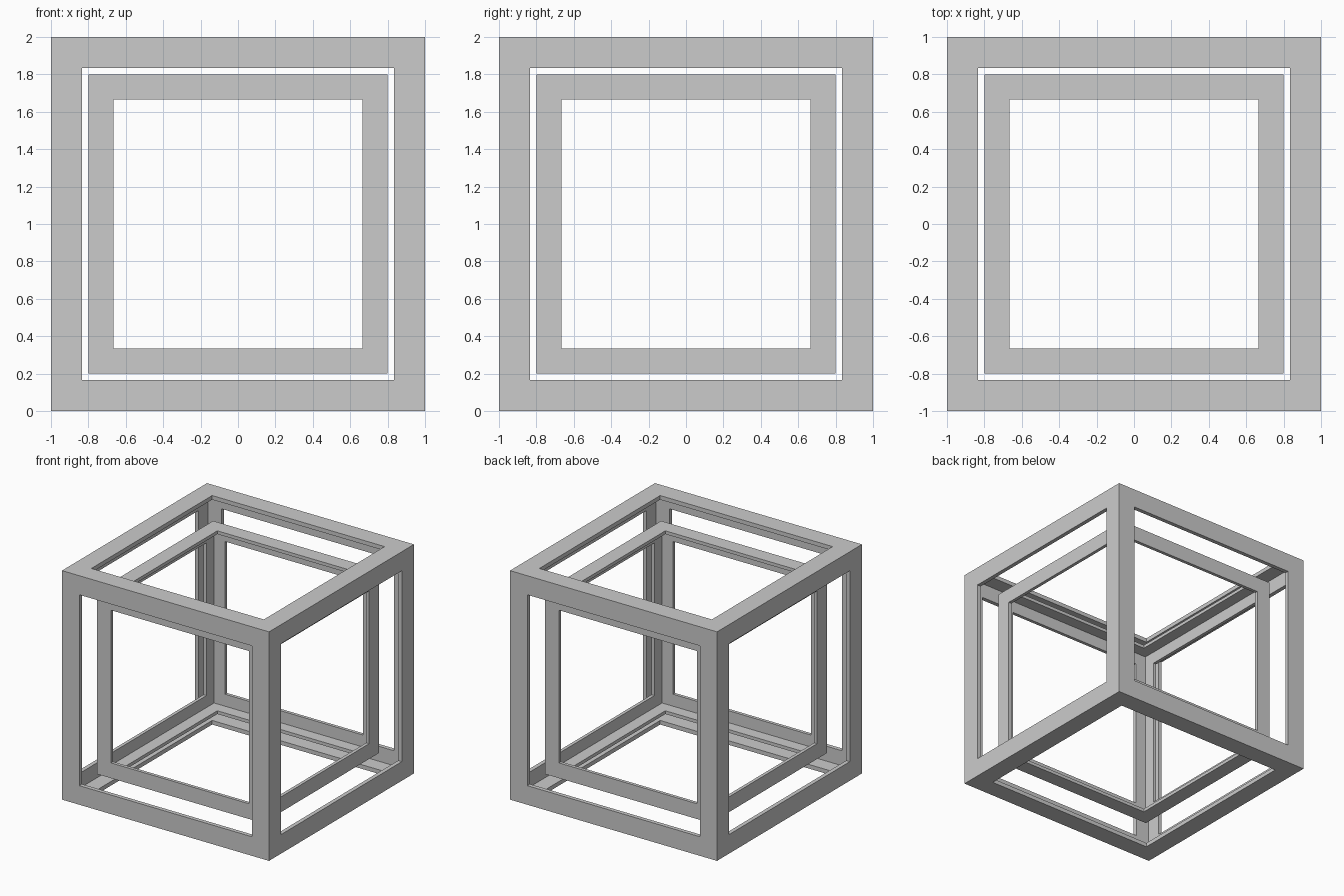
import bpy, bmesh
from mathutils import Matrix

if "Cube" in bpy.data.objects:
    bpy.data.objects.remove(bpy.data.objects["Cube"])


def cube_frame(name, size, border, wall):
    """Thin-walled hollow cube with a square window in every face."""
    bm = bmesh.new()
    bmesh.ops.create_cube(bm, size=size)
    windows = bm.faces[:]
    bmesh.ops.inset_individual(bm, faces=windows, thickness=border, use_even_offset=True)
    bmesh.ops.delete(bm, geom=windows, context='FACES')
    bm.normal_update()
    mesh = bpy.data.meshes.new(name)
    bm.to_mesh(mesh)
    bm.free()
    obj = bpy.data.objects.new(name, mesh)
    bpy.context.collection.objects.link(obj)
    obj.location = (0, 0, 1)
    # Wall thickness grows inwards, leaving angle-section bars
    mod = obj.modifiers.new("wall", 'SOLIDIFY')
    mod.thickness = wall
    mod.offset = -1
    mod.use_even_offset = True
    mod.use_quality_normals = True
    return obj


# Outer frame and a copy of it at 80 % nested inside
for name, scale in (("outer_frame", 1.0), ("inner_frame", 0.8)):
    cube_frame(name, 2 * scale, scale / 6, 0.036 * scale)
